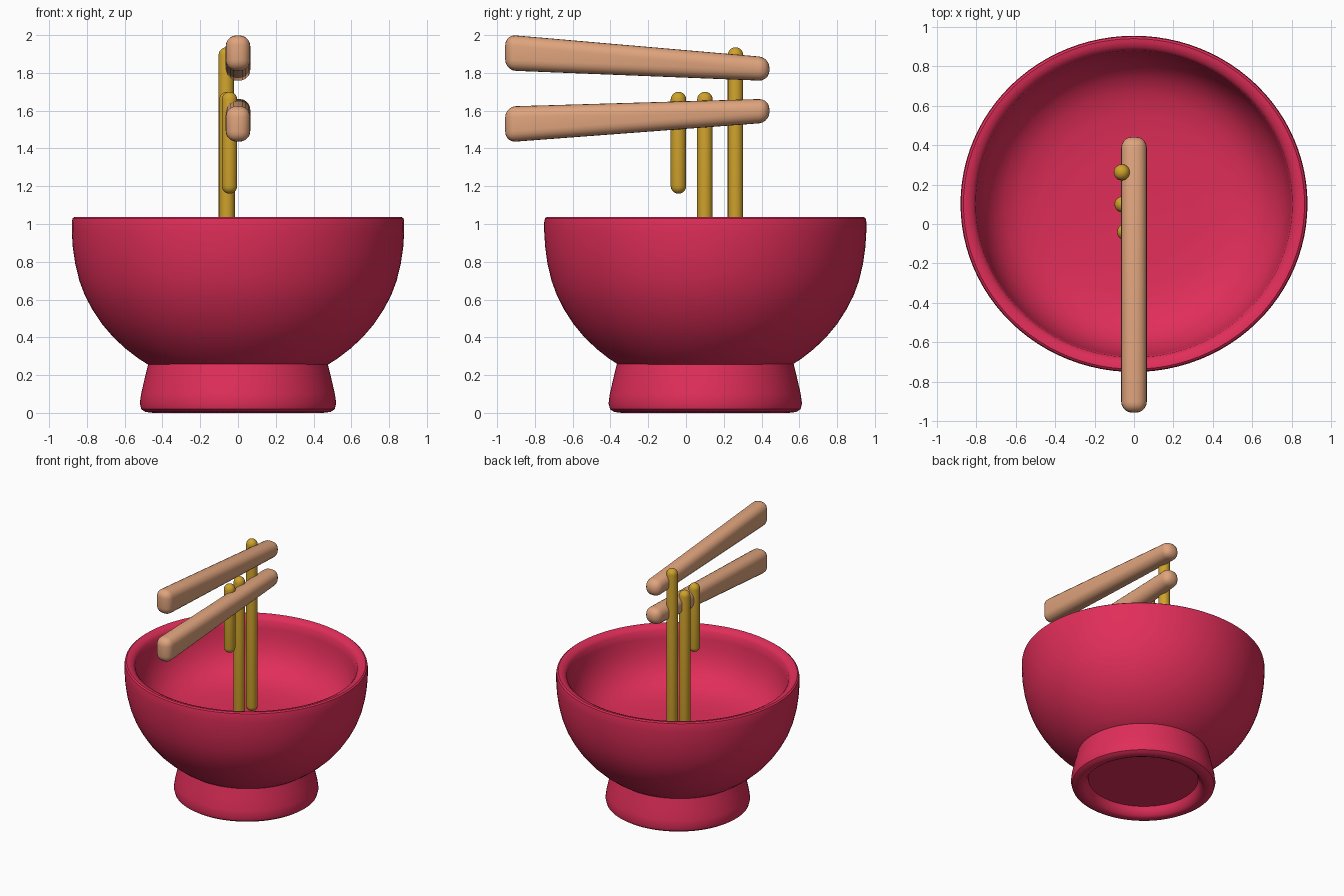
import bpy, bmesh, math
from mathutils import Vector

if "Cube" in bpy.data.objects:
    bpy.data.objects.remove(bpy.data.objects["Cube"])


def material(name, rgb):
    m = bpy.data.materials.new(name)
    m.diffuse_color = (*rgb, 1)
    m.use_nodes = True
    m.node_tree.nodes["Principled BSDF"].inputs["Base Color"].default_value = m.diffuse_color
    return m


crimson = material("crimson", (0.75, 0.027, 0.10))
gold = material("noodle gold", (0.62, 0.36, 0.025))
wood = material("light wood", (0.74, 0.37, 0.205))


def finish(name, bm, mat, angle=40):
    bmesh.ops.recalc_face_normals(bm, faces=bm.faces)
    me = bpy.data.meshes.new(name)
    bm.to_mesh(me)
    bm.free()
    me.materials.append(mat)
    ob = bpy.data.objects.new(name, me)
    bpy.context.collection.objects.link(ob)
    bpy.ops.object.select_all(action='DESELECT')
    bpy.context.view_layer.objects.active = ob
    ob.select_set(True)
    bpy.ops.object.shade_smooth_by_angle(angle=math.radians(angle))
    return ob


def lathe(name, profile, mat, center=(0, 0), sy=1.0, n=96, angle=40):
    """Revolve a profile of (radius, z); radius 0 becomes a pole."""
    bm = bmesh.new()
    rings = []
    for r, z in profile:
        if r < 1e-6:
            rings.append([bm.verts.new((center[0], center[1], z))] * n)
        else:
            rings.append([bm.verts.new((center[0] + r * math.cos(2 * math.pi * i / n),
                                        center[1] + sy * r * math.sin(2 * math.pi * i / n), z))
                          for i in range(n)])
    for a, b in zip(rings, rings[1:]):
        for i in range(n):
            j = (i + 1) % n
            bm.faces.new(list(dict.fromkeys((a[i], a[j], b[j], b[i]))))
    return finish(name, bm, mat, angle)


# bowl: outer wall, rounded rim sloping inward, inner wall, shallow floor
bowl_profile = [
    (0.44, 0.24), (0.475, 0.255),
    (0.53, 0.29), (0.595, 0.34), (0.66, 0.40), (0.72, 0.47), (0.77, 0.545), (0.81, 0.62),
    (0.84, 0.70), (0.862, 0.79), (0.875, 0.88), (0.88, 0.96), (0.88, 1.01), (0.876, 1.03),
    (0.865, 1.038), (0.845, 1.036), (0.82, 1.025), (0.803, 1.005),
    (0.795, 0.95), (0.785, 0.88), (0.76, 0.80), (0.72, 0.73), (0.66, 0.67),
    (0.58, 0.63), (0.47, 0.605), (0.30, 0.595), (0, 0.59)]
lathe("bowl", bowl_profile, crimson, (0, 0.102), 0.969, 96, 35)

# foot ring with shallow recess underneath
foot_profile = [
    (0, 0.07), (0.395, 0.07), (0.405, 0.04), (0.425, 0.01), (0.45, 0.0),
    (0.49, 0.005), (0.512, 0.02), (0.52, 0.05), (0.513, 0.10), (0.497, 0.17), (0.475, 0.26)]
lathe("foot", foot_profile, crimson, (0, 0.102), 0.985, 96, 35)


# noodles: round-ended strands
def strand(name, x, y, z0, z1, r=0.041):
    steps = [math.pi / 2 * k / 5 for k in range(6)]
    prof = [(r * math.sin(t), z0 + r - r * math.cos(t)) for t in steps]
    prof += [(r * math.cos(t), z1 - r + r * math.sin(t)) for t in steps]
    prof[-1] = (0, z1)
    lathe(name, prof, gold, (x, y), 1, 20, 60)


strand("long_noodle", -0.062, 0.262, 0.58, 1.935)
strand("middle_noodle", -0.058, 0.10, 0.58, 1.70)
strand("short_noodle", -0.045, -0.04, 1.16, 1.70)


# chopsticks: tapered bars with rounded edges
def chopstick(name, back, tip, w=0.065):
    bm = bmesh.new()
    bmesh.ops.create_cube(bm, size=2)
    for v in bm.verts:
        y, (lo, hi) = (-0.957, back) if v.co.y < 0 else (0.442, tip)
        v.co = Vector((v.co.x * w, y, hi if v.co.z > 0 else lo))
    bmesh.ops.bevel(bm, geom=bm.edges[:], offset=0.056, offset_type='OFFSET',
                    segments=5, profile=0.5, affect='EDGES', clamp_overlap=True)
    finish(name, bm, wood, 50)


chopstick("upper_chopstick", (1.813, 2.003), (1.757, 1.882))
chopstick("lower_chopstick", (1.432, 1.622), (1.537, 1.663))
